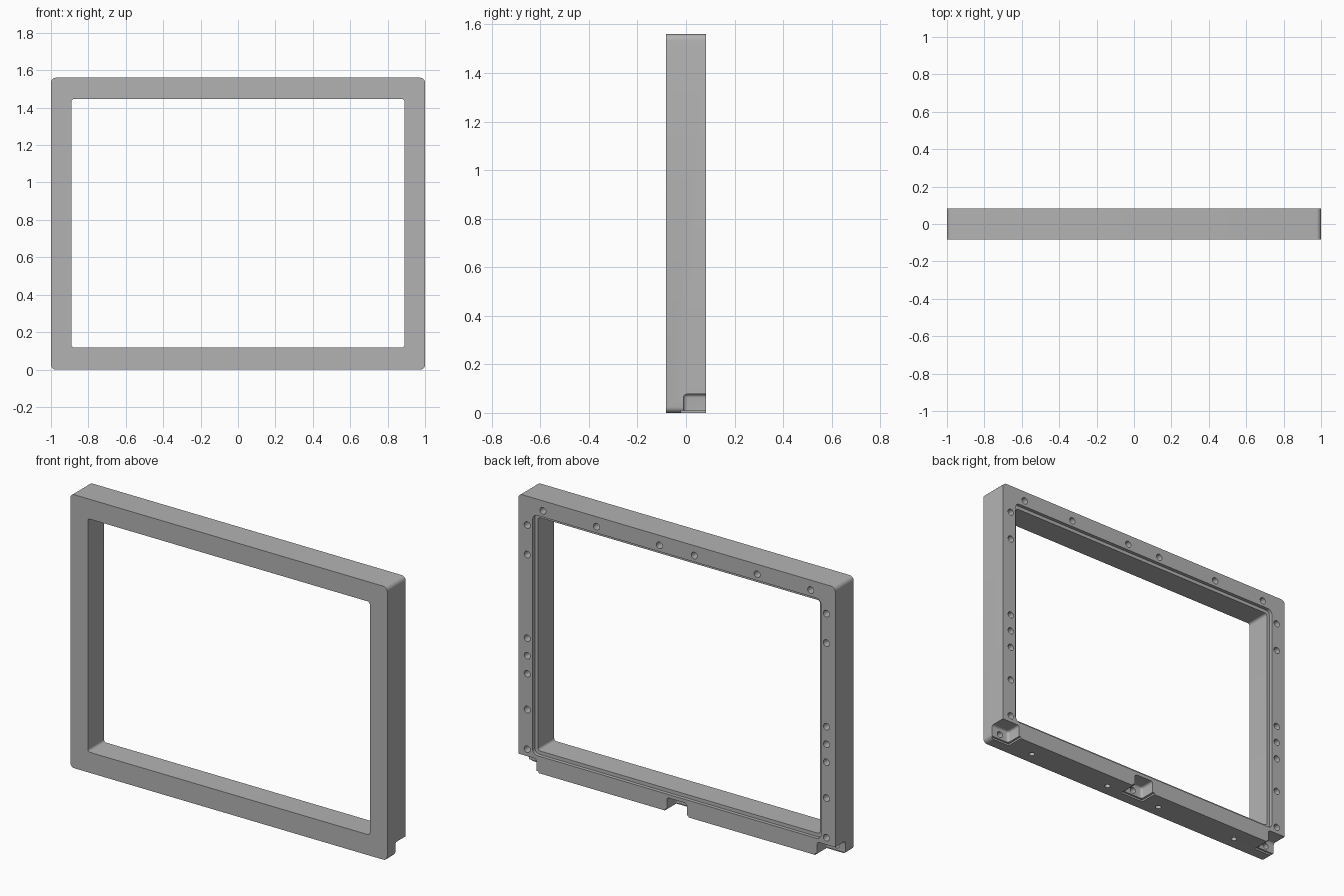
import bpy, bmesh, math
from mathutils import Matrix, Vector

cube = bpy.data.objects.get("Cube")
if cube:
    bpy.data.objects.remove(cube, do_unlink=True)

grey = bpy.data.materials.new("plain grey")
grey.use_nodes = True
colour = (0.45, 0.45, 0.45, 1)
grey.diffuse_color = colour
grey.node_tree.nodes["Principled BSDF"].inputs["Base Color"].default_value = colour

cutters = bpy.data.collections.new("cutters")
bpy.context.scene.collection.children.link(cutters)


def finish(bm, name, collection):
    mesh = bpy.data.meshes.new(name)
    bm.to_mesh(mesh)
    bm.free()
    mesh.materials.append(grey)
    obj = bpy.data.objects.new(name, mesh)
    collection.objects.link(obj)
    obj.hide_render = collection == cutters
    return obj


def block(name, low, high, radius, collection=cutters, all_edges=False):
    """Box between two corners, rounded on the edges along y or on all edges."""
    low, high = Vector(low), Vector(high)
    bm = bmesh.new()
    bmesh.ops.create_cube(bm, size=1)
    bmesh.ops.scale(bm, vec=high - low, verts=bm.verts)
    bmesh.ops.translate(bm, vec=(low + high) / 2, verts=bm.verts)
    edges = [e for e in bm.edges
             if all_edges or abs(e.verts[0].co.y - e.verts[1].co.y) > 0.001]
    if radius:
        bmesh.ops.bevel(bm, geom=edges, offset=radius, segments=5,
                        profile=0.5, affect='EDGES')
    return finish(bm, name, collection)


def hole(centre, radius, depth, axis='Y'):
    """Blind round hole reaching the same depth on both sides of centre."""
    bm = bmesh.new()
    turn = Matrix.Rotation(math.pi / 2, 4, 'X') if axis == 'Y' else Matrix()
    bmesh.ops.create_cone(bm, cap_ends=True, segments=24, radius1=radius,
                          radius2=radius, depth=depth * 2,
                          matrix=Matrix.Translation(centre) @ turn)
    finish(bm, "screw_hole_cutter", cutters)


BACK, HEIGHT, LEDGE = 0.083, 1.56, -0.01

# Outer body
frame = block("frame", (-1, -BACK, 0), (1, BACK, HEIGHT), 0.025,
              bpy.context.scene.collection)

# Opening and the shallow rebate around its back edge
block("opening_cutter", (-0.89, -0.3, 0.117), (0.89, 0.3, 1.447), 0.015)
block("rebate_cutter", (-0.91, BACK - 0.02, 0.097), (0.91, 0.3, 1.467), 0.03)

# Notches in the lower back edge, each with a shallow flare at its mouth
for left, right in ((-1.2, -0.885), (-0.063, 0.063), (0.885, 1.2)):
    block("notch_cutter", (left, LEDGE, -0.2), (right, 0.3, 0.077), 0.014,
          all_edges=True)
    block("flare_cutter", (left - 0.012, LEDGE - 0.01, -0.2),
          (right + 0.012, 0.3, 0.01), 0)
for x in (-0.943, 0, 0.943):
    hole((x, LEDGE, 0.04), 0.018, 0.04)

# Screw holes in the back and the underside
for side in (-1, 1):
    for x in (0.11, 0.507, 0.845):
        hole((side * x, BACK, 1.503), 0.019, 0.06)
    for z in (0.117, 0.343, 0.547, 0.65, 0.75, 1.227, 1.395):
        hole((side * 0.944, BACK, z), 0.019, 0.06)
    for x in (0.18, 0.717):
        hole((side * x, LEDGE, 0), 0.016, 0.06, 'Z')

# Cut everything out of the body
cut = frame.modifiers.new("cut", 'BOOLEAN')
cut.operation = 'DIFFERENCE'
cut.solver = 'EXACT'
cut.operand_type = 'COLLECTION'
cut.collection = cutters
for obj in bpy.context.selected_objects:
    obj.select_set(False)
bpy.context.view_layer.objects.active = frame
frame.select_set(True)
bpy.ops.object.modifier_apply(modifier=cut.name)
for obj in list(cutters.objects):
    bpy.data.objects.remove(obj, do_unlink=True)
bpy.data.collections.remove(cutters)
bpy.ops.object.shade_smooth_by_angle(angle=math.radians(30))
